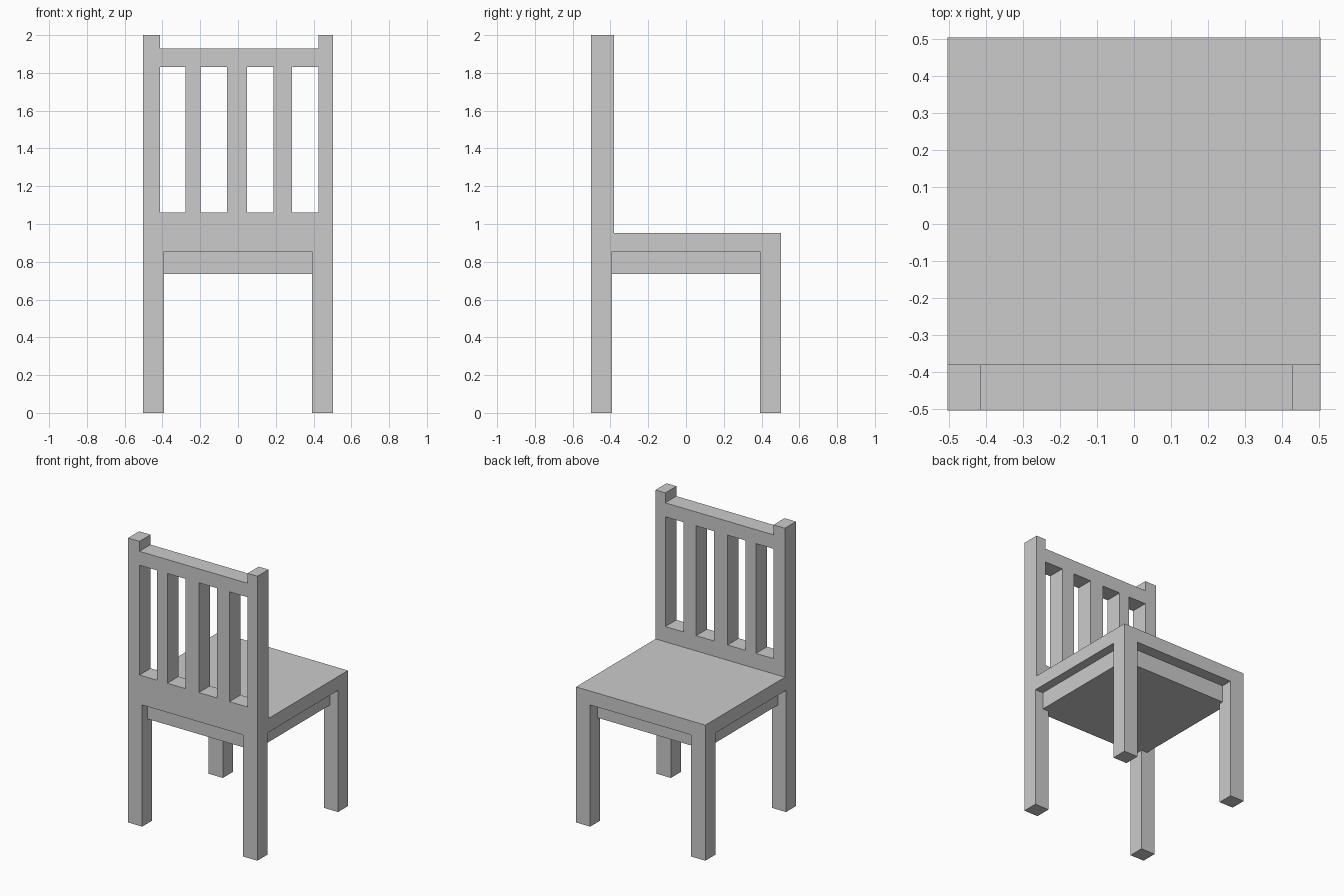
import bpy
import bmesh
from mathutils import Vector

if "Cube" in bpy.data.objects:
    bpy.data.objects.remove(bpy.data.objects["Cube"])


def box(name, x, y, z):
    """Axis-aligned box from (min, max) ranges."""
    bm = bmesh.new()
    bmesh.ops.create_cube(bm, size=1.0)
    lo, hi = Vector((x[0], y[0], z[0])), Vector((x[1], y[1], z[1]))
    for v in bm.verts:
        v.co = Vector([lo[i] + (v.co[i] + 0.5) * (hi[i] - lo[i]) for i in range(3)])
    mesh = bpy.data.meshes.new(name)
    bm.to_mesh(mesh)
    bm.free()
    obj = bpy.data.objects.new(name, mesh)
    bpy.context.collection.objects.link(obj)
    return obj


H = 0.503                   # half footprint
INNER = 0.393               # inner face of the legs
SEAT_LOW, SEAT_TOP = 0.855, 0.953
BACK_Y = (-H, -0.38)        # backrest depth
SLOT_LOW, SLOT_TOP = 1.06, 1.832
RAIL_TOP = 1.93

# Seat slab and the recessed block beneath it
box("seat", (-H, H), (-H, H), (SEAT_LOW, SEAT_TOP))
box("seat_apron", (-0.44, 0.44), (-0.445, 0.423), (0.735, SEAT_LOW))

# Four square legs
for side, sx in (("left", -1), ("right", 1)):
    for end, sy in (("front", -1), ("rear", 1)):
        xs = sorted((sx * INNER, sx * H))
        ys = sorted((sy * INNER, sy * H))
        box(f"{end}_{side}_leg", xs, ys, (0, SEAT_LOW))

# Backrest posts, rising above the top rail
POST_L, POST_R = -0.414, 0.427
box("left_back_post", (-H, POST_L), BACK_Y, (SEAT_TOP, 2.0))
box("right_back_post", (POST_R, H), BACK_Y, (SEAT_TOP, 2.0))

# Backrest rails
box("lower_back_rail", (POST_L, POST_R), BACK_Y, (SEAT_TOP, SLOT_LOW))
box("top_back_rail", (POST_L, POST_R), BACK_Y, (SLOT_TOP, RAIL_TOP))

# Three upright slats
for i, xs in enumerate([(-0.278, -0.198), (-0.058, 0.047), (0.187, 0.286)], 1):
    box(f"back_slat_{i}", xs, BACK_Y, (SLOT_LOW, SLOT_TOP))
